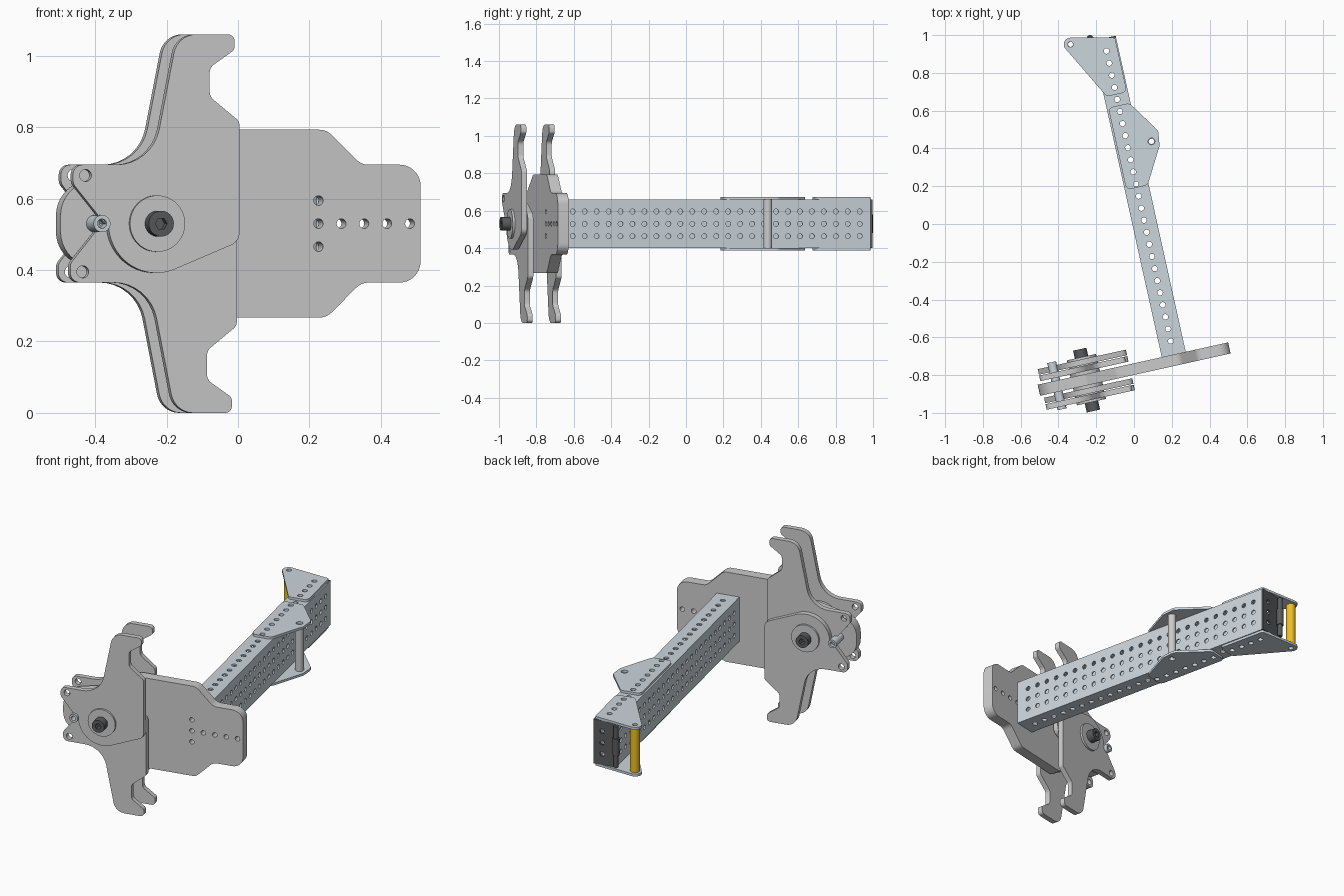
import bpy, bmesh
from math import sin, cos, tan, pi, radians
from mathutils import Matrix, Vector

if "Cube" in bpy.data.objects:
    bpy.data.objects.remove(bpy.data.objects["Cube"])

ROT = Matrix.Rotation(radians(12.5), 4, 'Z')   # whole assembly is turned about z
HUB_U, MID_Z = -0.424, 0.53                    # pivot of the jaws


def material(name, rgb):
    m = bpy.data.materials.new(name)
    m.diffuse_color = (*rgb, 1)
    m.use_nodes = True
    m.node_tree.nodes["Principled BSDF"].inputs["Base Color"].default_value = m.diffuse_color
    return m


STEEL = material("blue_steel", (0.60, 0.67, 0.72))
DARK = material("dark_metal", (0.10, 0.105, 0.11))
YELLOW = material("yellow", (0.85, 0.52, 0.02))


def circle(x, y, r, n=32):
    return [(x + r * cos(2 * pi * i / n), y + r * sin(2 * pi * i / n)) for i in range(n)]


def rect(x0, y0, x1, y1):
    return [(x0, y0), (x1, y0), (x1, y1), (x0, y1)]


def rounded(points):
    """Polygon of (x, y, radius) corners turned into a filleted outline."""
    out = []
    for i, (x, y, r) in enumerate(points):
        p = Vector((x, y))
        if r == 0:
            out.append((x, y))
            continue
        a = (Vector(points[i - 1][:2]) - p).normalized()
        b = (Vector(points[(i + 1) % len(points)][:2]) - p).normalized()
        half = a.angle(b) / 2
        c = p + (a + b).normalized() * (r / sin(half))
        s = p + a * (r / tan(half)) - c
        e = p + b * (r / tan(half)) - c
        sweep = s.angle_signed(e)
        n = max(3, int(abs(sweep) / radians(9)))
        for k in range(n + 1):
            t = -sweep * k / n
            out.append((c.x + s.x * cos(t) - s.y * sin(t), c.y + s.x * sin(t) + s.y * cos(t)))
    return out


# Columns: profile x, profile y, extrusion axis (in the un-turned frame)
AXES = {'V': ((1, 0, 0), (0, 0, 1), (0, -1, 0)),
        'Z': ((1, 0, 0), (0, 1, 0), (0, 0, 1)),
        'U': ((0, 1, 0), (0, 0, 1), (1, 0, 0))}


def plate(name, outline, axis, lo, hi, holes=(), mat=None, origin=(0, 0)):
    """Extrude a 2D outline with holes between lo and hi along an axis."""
    cu = bpy.data.curves.new(name, 'CURVE')
    cu.dimensions, cu.fill_mode, cu.extrude = '2D', 'BOTH', (hi - lo) / 2
    for loop in [outline, *holes]:
        sp = cu.splines.new('POLY')
        sp.points.add(len(loop) - 1)
        for p, (x, y) in zip(sp.points, loop):
            p.co = (x + origin[0], y + origin[1], 0, 1)
        sp.use_cyclic_u = True
    tmp = bpy.data.objects.new(name + "_tmp", cu)
    bpy.context.collection.objects.link(tmp)
    dg = bpy.context.evaluated_depsgraph_get()
    me = bpy.data.meshes.new_from_object(tmp.evaluated_get(dg))
    bpy.data.objects.remove(tmp)
    bpy.data.curves.remove(cu)
    a, b, n = (Vector(v) for v in AXES[axis])
    m = Matrix((a, b, n)).transposed().to_4x4()
    mid = (lo + hi) / 2
    m.translation = n * (-mid if axis == 'V' else mid)
    bm = bmesh.new()
    bm.from_mesh(me)
    bmesh.ops.remove_doubles(bm, verts=bm.verts, dist=1e-5)
    bm.transform(ROT @ m)
    bmesh.ops.recalc_face_normals(bm, faces=bm.faces)
    bm.to_mesh(me)
    bm.free()
    me.name = name
    me.materials.clear()
    if mat:
        me.materials.append(mat)
    me.shade_smooth()
    me.set_sharp_from_angle(angle=radians(30))
    ob = bpy.data.objects.new(name, me)
    bpy.context.collection.objects.link(ob)
    return ob


HUB = (HUB_U, MID_Z)

# Main carrier plate with a tongue behind the hub
half = [(0.775, 0.165, 0.06), (0.605, 0.165, 0.05), (0.505, 0.263, 0.05),
        (0.165, 0.263, 0.04), (0.0, 0.16, 0.05), (-0.258, 0.1, 0.098)]
spots = [(0.482 + 0.0655 * i, 0) for i in range(5)] + [(0.482, 0.0645), (0.482, -0.0645)]
plate("carrier_plate", rounded(half + [(x, -y, r) for x, y, r in half[::-1]]), 'V', -0.78, -0.72,
      [circle(x, y, 0.0135, 20) for x, y in spots], origin=HUB)

# Jaws: upper and lower stacked on both sides of the carrier plate
lobe = [(0.138 * cos(radians(t)), 0.138 * sin(radians(t)), 0) for t in range(-65, -176, -5)]
jaw = [(0.06, 0.53, 0.065), (0.224, 0.53, 0.02), (0.224, 0.487, 0.02), (0.152, 0.437, 0.03),
       (0.152, 0.356, 0.03), (0.238, 0.286, 0.025), (0.238, -0.05, 0.04), *lobe,
       (-0.165, 0.02, 0.02), (-0.24, 0.112, 0.028), (-0.24, 0.165, 0.028), (-0.012, 0.165, 0.125)]
for side, layers in (("front", (-0.86, -0.825)), ("back", (-0.705, -0.67))):
    for kind, v, s in zip(("upper", "lower"), layers, (1, -1)):
        outline = [(x, s * y) for x, y in rounded(jaw)]
        plate(f"{side}_{kind}_jaw", outline, 'V', v, v + 0.03,
              [circle(-0.204, s * 0.135, 0.017, 20)], origin=HUB)

# Pivot: washers, shaft and bolt heads with hex sockets
for i, (lo, hi) in enumerate([(-0.872, -0.86), (-0.83, -0.825), (-0.795, -0.78),
                              (-0.72, -0.705), (-0.675, -0.67), (-0.64, -0.628)]):
    plate(f"pivot_washer_{i}", circle(0, 0, 0.079, 48), 'V', lo, hi,
          [circle(0, 0, 0.03)], origin=HUB)
plate("pivot_shaft", circle(0, 0, 0.03), 'V', -0.885, -0.615, mat=DARK, origin=HUB)
for name, lo, hi in (("front_bolt_head", -0.92, -0.872), ("back_bolt_head", -0.628, -0.585)):
    plate(name, circle(0, 0, 0.036), 'V', lo, hi, [circle(0, 0, 0.017, 6)], DARK, HUB)

# Hollow stop pin through the jaw stack
plate("stop_pin", circle(-0.16, 0, 0.024), 'V', -0.875, -0.62,
      [circle(-0.16, 0, 0.013)], STEEL, HUB)

# Perforated box beam
U, HW, Z0, Z1, V0, V1, T = 0.056, 0.065, 0.40, 0.66, -0.72, 0.982, 0.008
pitch = [-0.647 + 0.0655 * i for i in range(25)]
for name, lo in (("beam_bottom_wall", Z0), ("beam_top_wall", Z1 - T)):
    plate(name, rect(U - HW, V0, U + HW, V1), 'Z', lo, lo + T,
          [circle(U, v, 0.0145, 16) for v in pitch], STEEL)
for name, lo in (("beam_left_wall", U - HW), ("beam_right_wall", U + HW - T)):
    plate(name, rect(V0, Z0 + T, V1, Z1 - T), 'U', lo, lo + T,
          [circle(v, MID_Z + dz, 0.0135, 16) for v in pitch for dz in (-0.066, 0, 0.066)], STEEL)

# Gusset plates above and below the beam
mid_gusset = [(0.0, 0.63, 0.025), (0.115, 0.63, 0.03), (0.25, 0.407, 0.045),
              (0.115, 0.185, 0.03), (0.0, 0.185, 0.025)]
# apex widened so the tip surrounds the rod
mid_gusset[2:3] = [(0.232, 0.455, 0.035), (0.222, 0.375, 0.03)]
end_gusset = [(0.115, 0.985, 0.012), (0.115, 0.69, 0.025), (0.005, 0.69, 0.025), (-0.19, 1.052, 0.035)]
for level, lo in (("lower", Z0 - 0.014), ("upper", Z1)):
    for name, pts, tip, r, a, b in (("mid", mid_gusset, (0.185, 0.407), 0.018, 0.2, 0.615),
                                    ("end", end_gusset, (-0.122, 1.001), 0.014, 0.705, 0.97)):
        plate(f"{level}_{name}_gusset", rounded(pts), 'Z', lo, lo + 0.014,
              [circle(*tip, r, 20)] + [circle(U, v, 0.0145, 16) for v in pitch if a < v < b], STEEL)

# Rods between the gusset tips
plate("spacer_rod", circle(0.185, 0.407, 0.023), 'Z', Z0, Z1, [circle(0.185, 0.407, 0.014)])
plate("yellow_roller", circle(-0.122, 1.001, 0.026), 'Z', Z0 + 0.004, Z1 - 0.004,
      [circle(-0.122, 1.001, 0.013)], YELLOW)

# Hinge on the beam end: leaf, pin and knuckle
leaf = plate("hinge_leaf", rect(U - HW, Z0, U + HW, Z1), 'V', V1, V1 + 0.012,
             [circle(U + 0.015, MID_Z + dz, 0.0135, 16) for dz in (-0.066, 0, 0.066)], DARK)
plate("hinge_pin", circle(-0.015, 1.008, 0.013), 'Z', 0.41, 0.65, mat=DARK)
plate("hinge_knuckle", circle(-0.015, 1.008, 0.019), 'Z', 0.48, 0.58, mat=DARK)
